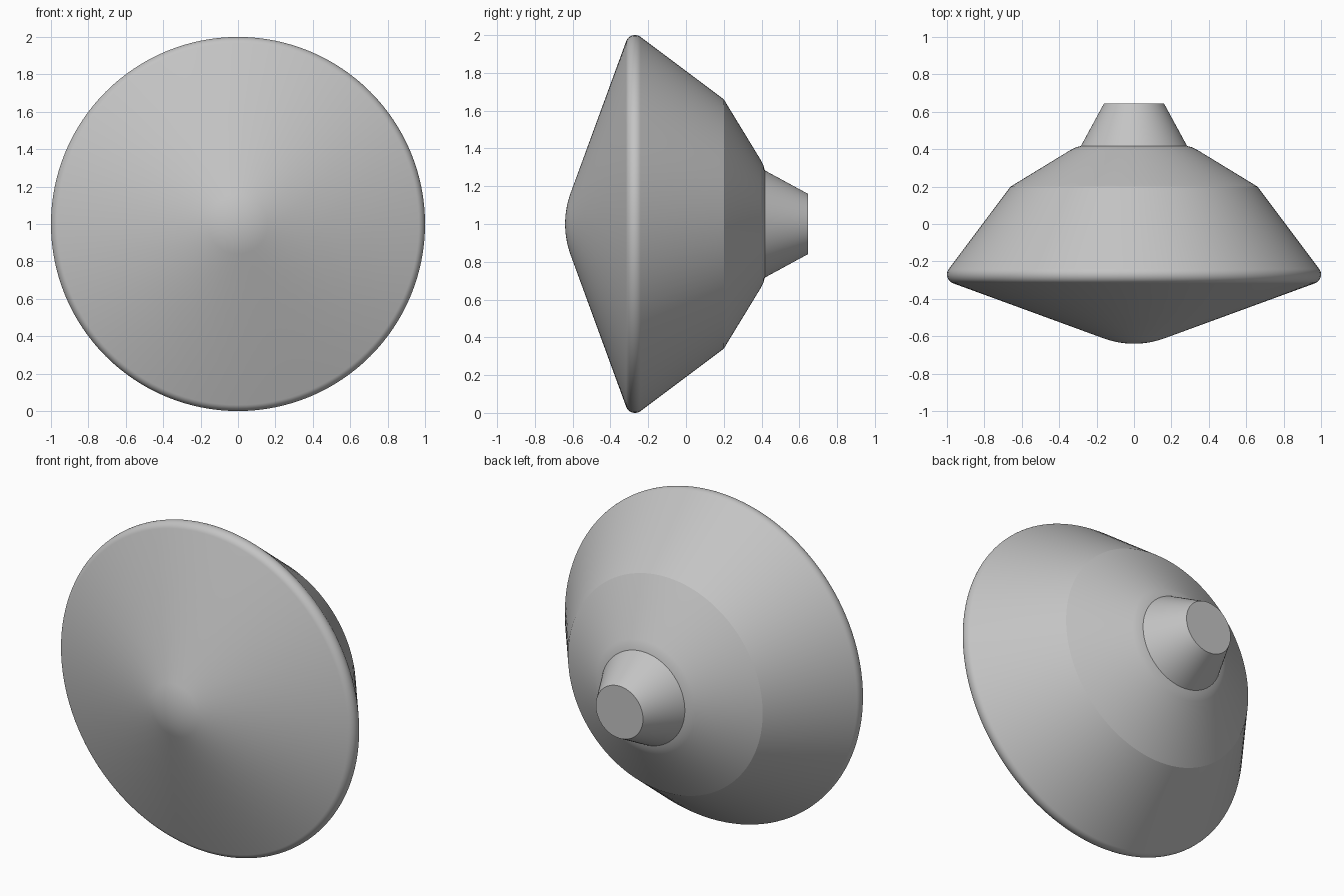
import bpy
import bmesh
from math import sin, cos, pi, radians
from mathutils import Vector

cube = bpy.data.objects.get("Cube")
if cube:
    bpy.data.objects.remove(cube, do_unlink=True)

SEGMENTS = 128
CENTRE = Vector((0, 0, 1))

grey = bpy.data.materials.new("plain grey")
grey.use_nodes = True
colour = (0.55, 0.55, 0.55, 1)
grey.diffuse_color = colour
grey.node_tree.nodes["Principled BSDF"].inputs["Base Color"].default_value = colour


def arc(r, y, radius, start, end, steps):
    """Profile points on a circle; angles in degrees from the outward radius."""
    points = []
    for i in range(steps + 1):
        a = radians(start + (end - start) * i / steps)
        points.append((r + radius * cos(a), y + radius * sin(a)))
    return points


def turned(name, profile):
    """Revolve (radius, y) points about the front-to-back axis."""
    bm = bmesh.new()
    verts = [bm.verts.new(CENTRE + Vector((r, y, 0))) for r, y in profile]
    edges = [bm.edges.new(pair) for pair in zip(verts, verts[1:])]
    bmesh.ops.spin(bm, geom=verts + edges, cent=CENTRE, axis=(0, 1, 0),
                   angle=2 * pi, steps=SEGMENTS, use_duplicate=False)
    bmesh.ops.remove_doubles(bm, verts=bm.verts, dist=0.0001)
    bmesh.ops.recalc_face_normals(bm, faces=bm.faces)
    mesh = bpy.data.meshes.new(name)
    bm.to_mesh(mesh)
    bm.free()
    mesh.materials.append(grey)
    obj = bpy.data.objects.new(name, mesh)
    bpy.context.collection.objects.link(obj)
    bpy.ops.object.select_all(action="DESELECT")
    obj.select_set(True)
    bpy.context.view_layer.objects.active = obj
    bpy.ops.object.shade_smooth_by_angle(angle=radians(15))
    return obj


# Body: domed nose, shallow front cone, rounded rim and stepped back cones
nose = arc(0, -0.165, 0.475, -90, -70.3, 8)
rim = arc(0.95, -0.27, 0.05, -70.3, 36.9, 14)
back = [(0.66, 0.2), (0.34, 0.395), (0.31, 0.41), (0.285, 0.417), (0, 0.417)]
turned("body", nose + rim + back)

# Neck: short tapered stub with a flat end
turned("neck", [(0, 0.415), (0.285, 0.415), (0.16, 0.645), (0, 0.645)])
